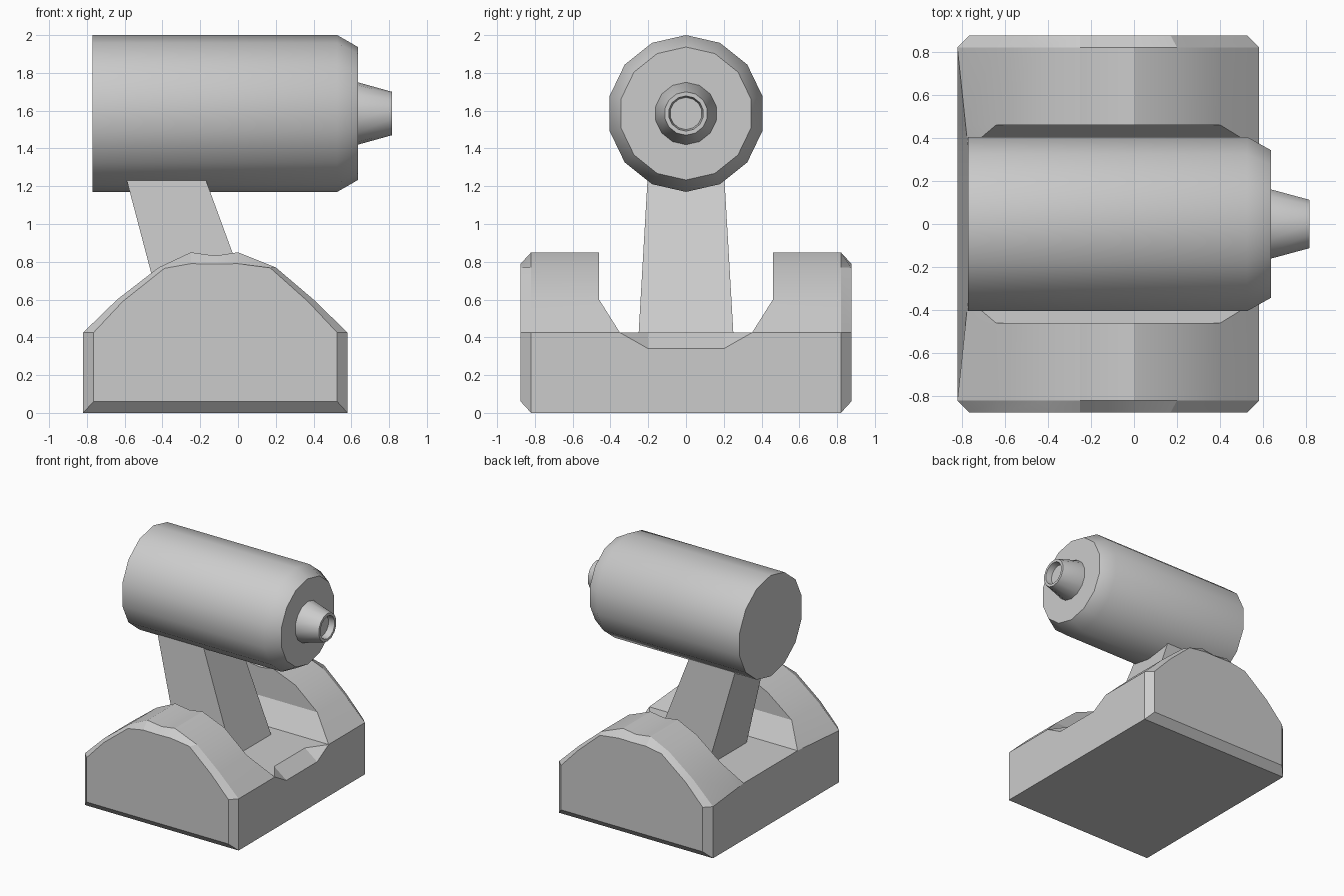
import bpy, bmesh, math

if "Cube" in bpy.data.objects:
    bpy.data.objects.remove(bpy.data.objects["Cube"])


def make(name, bm, smooth=None):
    bmesh.ops.remove_doubles(bm, verts=bm.verts, dist=1e-4)
    bmesh.ops.recalc_face_normals(bm, faces=bm.faces)
    me = bpy.data.meshes.new(name)
    bm.to_mesh(me)
    bm.free()
    ob = bpy.data.objects.new(name, me)
    bpy.context.collection.objects.link(ob)
    if smooth:
        bpy.ops.object.select_all(action='DESELECT')
        ob.select_set(True)
        bpy.context.view_layer.objects.active = ob
        bpy.ops.object.shade_smooth_by_angle(angle=math.radians(smooth))
    return ob


def loft(rings):
    """Bridge equal-length rings and cap both ends."""
    bm = bmesh.new()
    vs = [[bm.verts.new(p) for p in r] for r in rings]
    n = len(vs[0])
    for a, b in zip(vs, vs[1:]):
        for i in range(n):
            j = (i + 1) % n
            bm.faces.new((a[i], a[j], b[j], b[i]))
    bm.faces.new(vs[0])
    bm.faces.new(vs[-1])
    return bm


def turned(name, profile, sides, z):
    """Lathe an (x, radius) profile around a horizontal axis at height z."""
    rings = [[(x, r * math.sin(math.tau * i / sides), z + r * math.cos(math.tau * i / sides))
              for i in range(sides)] for x, r in profile]
    return make(name, loft(rings), 30)


# base: domed cheeks with chamfered ends and a saddle between them
Z = 0.425
dome = [(-.82, 0), (-.82, Z), (-.64, .6), (-.42, .77), (-.25, .85), (-.12, .832),
        (0, .85), (.2, .77), (.4, .6), (.58, Z), (.58, 0)]
cap = [(-.765, .06), (-.765, Z), (-.61, .59), (-.39, .765), (-.25, .79), (-.12, .788),
       (0, .79), (.17, .768), (.37, .59), (.525, Z), (.525, .06)]
cheek = [dome[0], (-.782, Z)] + dome[2:]
wall = [(x, min(z, .6)) for x, z in cheek]
mid = [(x, Z) for x, _ in dome[3:8]]
floor = [(-.82, 0), (-.77, Z), (-.77, Z)] + mid + [(.58, Z), (.58, Z), (.58, 0)]
notch = [(-.82, 0), (-.77, Z), (-.77, Z)] + mid + [(.47, Z), (.58, .34), (.58, 0)]
half = [(.875, cap), (.82, dome), (.46, cheek), (.46, wall), (.35, floor), (.2, notch)]
stations = [(-y, p) for y, p in half] + half[::-1]
bm = loft([[(x, y, z) for x, z in p] for y, p in stations])
bmesh.ops.remove_doubles(bm, verts=bm.verts, dist=1e-4)
bmesh.ops.dissolve_degenerate(bm, edges=bm.edges, dist=1e-4)
make("base", bm, 20)

# leaning, tapered support post
post = [(.40, -.37, .135, .252), (1.30, -.607, -.195, .20)]
make("support_post", loft([[(x0, -w, z), (x1, -w, z), (x1, w, z), (x0, w, z)]
                           for z, x0, x1, w in post]))

# fourteen-sided body and hollow tapered nozzle
turned("barrel", [(-.77, .415), (.525, .415), (.635, .352)], 14, 1.585)
turned("nozzle", [(.60, .165), (.635, .165), (.815, .115), (.815, .093), (.765, .085)], 14, 1.585)
